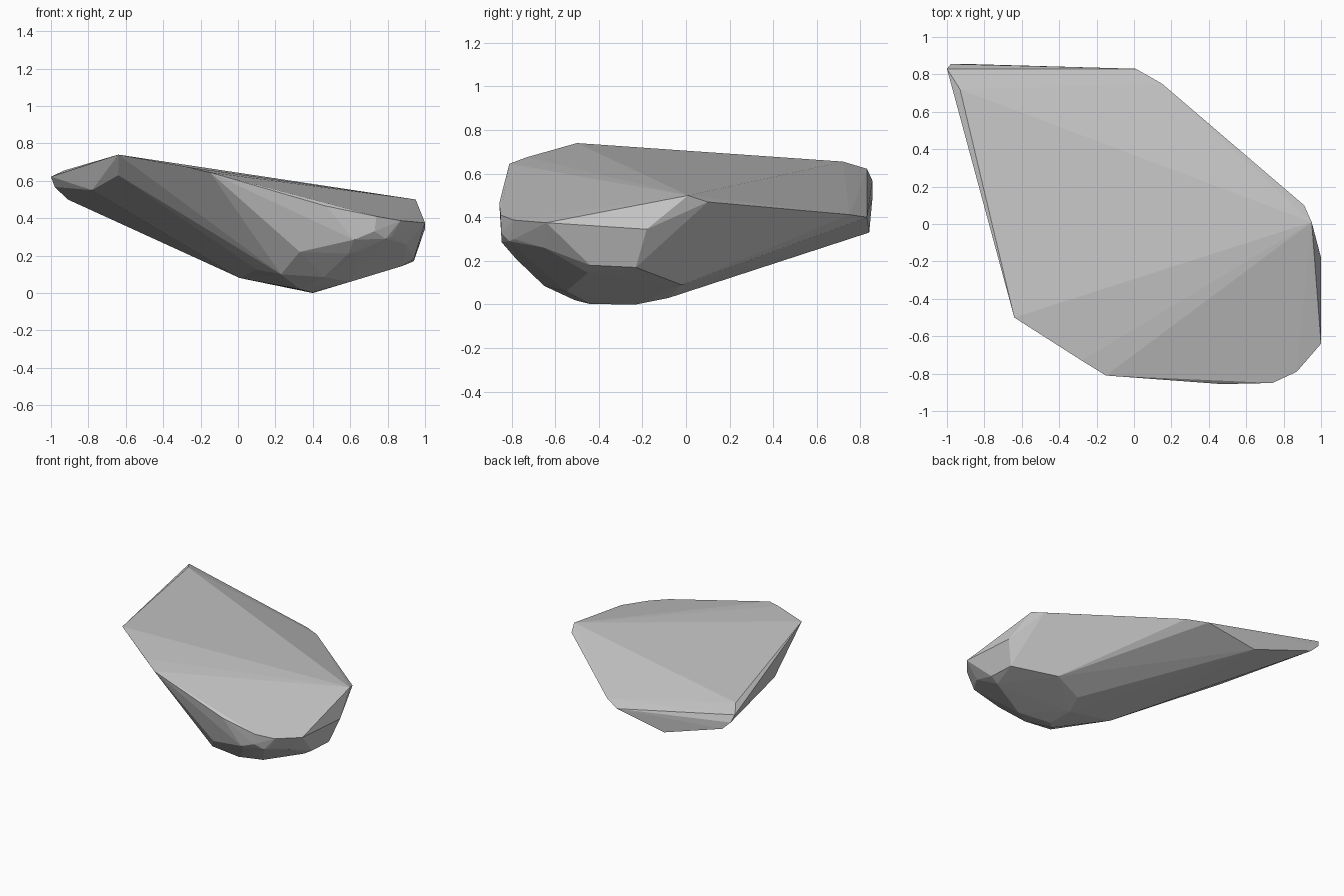
import bpy, bmesh

# Corner points of the faceted boulder, grouped by region
top = [(-.64, -.50, .74), (-.93, .72, .655), (.95, .01, .50), (.91, .10, .47),
       (-.28, -.73, .675), (-.15, -.81, .645)]
back = [(-1, .83, .622), (-.98, .855, .567), (-.91, .856, .50), (.01, .83, .40),
        (.15, .75, .412), (-.40, .84, .33)]
rim = [(.47, -.856, .465), (.74, -.85, .41), (.87, -.79, .387), (1, -.64, .375),
       (1, -.18, .345)]
front = [(.62, -.845, .285), (.73, -.848, .33), (.33, -.775, .22), (.59, -.78, .21),
         (.65, -.775, .22), (.79, -.81, .29), (.82, -.79, .30), (.90, -.65, .26),
         (.94, -.44, .18), (.94, -.23, .17), (.83, -.12, .20), (.46, -.65, .085),
         (.23, -.64, .10), (.10, -.50, .125)]
left = [(-.78, .03, .55), (-.64, -.38, .63), (-.28, -.66, .63)]
base = [(.40, -.44, .002), (.40, -.23, 0), (.45, -.08, .03), (.68, -.02, .09),
        (.33, -.51, .02), (.01, -.25, .08), (.88, -.45, .145), (.60, -.55, .06)]

# Boulder as the convex hull of those corners
bm = bmesh.new()
for p in top + back + rim + front + left + base:
    bm.verts.new(p)
hull = bmesh.ops.convex_hull(bm, input=bm.verts[:])
loose = {g for g in hull["geom_interior"] if isinstance(g, bmesh.types.BMVert)}
bmesh.ops.delete(bm, geom=list(loose), context='VERTS')
bmesh.ops.recalc_face_normals(bm, faces=bm.faces[:])
mesh = bpy.data.meshes.new("boulder")
bm.to_mesh(mesh)
bm.free()

# Single stone colour
stone = bpy.data.materials.new("stone grey")
stone.diffuse_color = (.57, .57, .57, 1)
mesh.materials.append(stone)
boulder = bpy.data.objects.new("boulder", mesh)
bpy.context.collection.objects.link(boulder)
